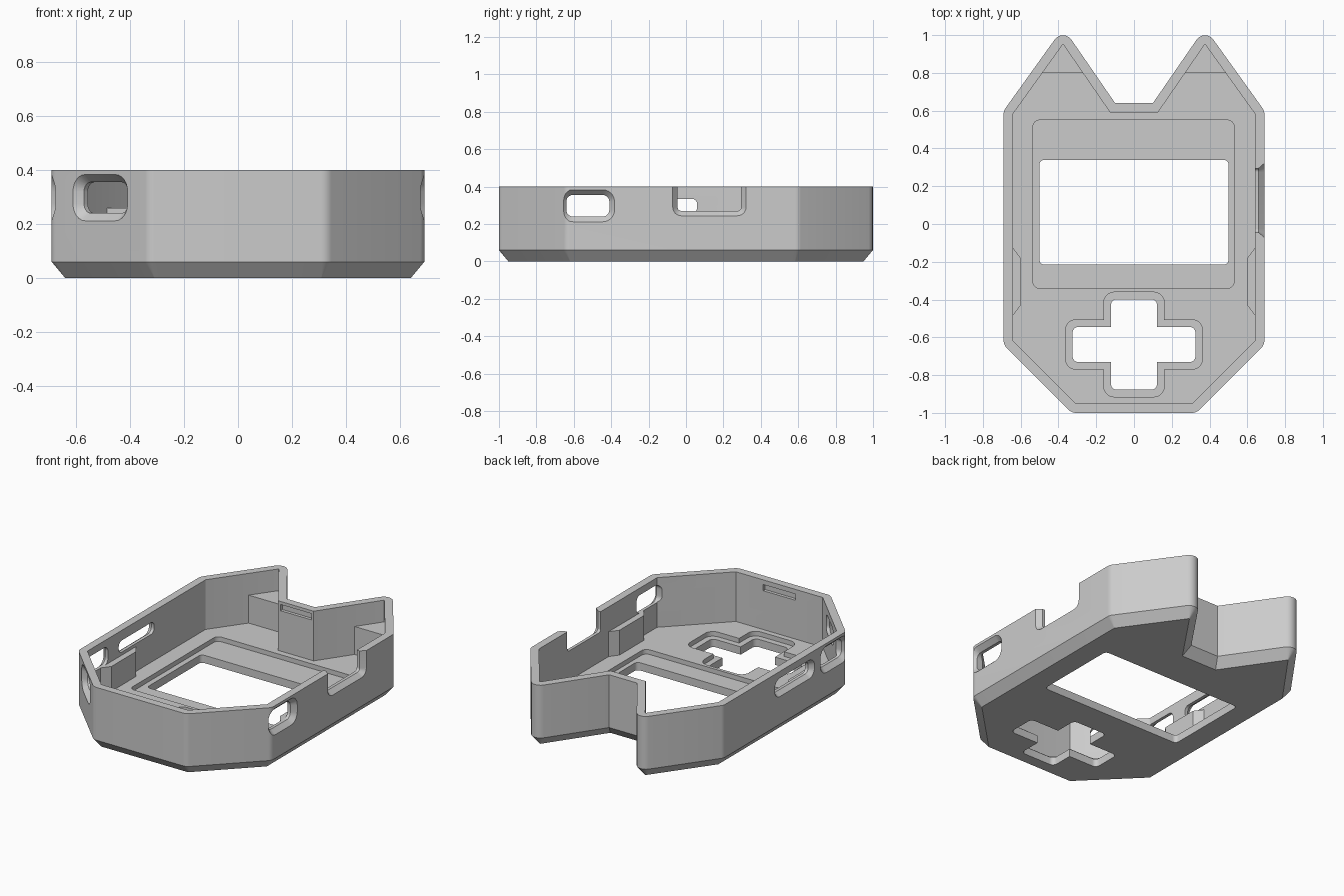
import bpy, bmesh, math
from mathutils import Vector

cube = bpy.data.objects.get("Cube")
if cube:
    bpy.data.objects.remove(cube, do_unlink=True)

grey = bpy.data.materials.new("plain_grey")
grey.use_nodes = True
COLOR = (0.6, 0.6, 0.6, 1)
grey.diffuse_color = COLOR
grey.node_tree.nodes["Principled BSDF"].inputs["Base Color"].default_value = COLOR


def inset(pts, d):
    """Move every edge of a counter-clockwise polygon inward by d."""
    out = []
    for i, p in enumerate(pts):
        p = Vector(p)
        a = (p - Vector(pts[i - 1])).normalized()
        b = (Vector(pts[(i + 1) % len(pts)]) - p).normalized()
        na, nb = Vector((-a.y, a.x)), Vector((-b.y, b.x))
        out.append(p + (na + nb) * d / (1 + na.dot(nb)))
    return out


def fillet(pts, r, seg=6):
    """Round the convex corners of a counter-clockwise polygon."""
    out = []
    for i, p in enumerate(pts):
        p = Vector(p)
        a = (p - Vector(pts[i - 1])).normalized()
        b = (Vector(pts[(i + 1) % len(pts)]) - p).normalized()
        turn = math.atan2(a.x * b.y - a.y * b.x, a.dot(b))
        if turn < 0:
            out.append(p)
            continue
        start = p - a * r * math.tan(turn / 2)
        n = Vector((-a.y, a.x))
        for k in range(seg + 1):
            t = turn * k / seg
            out.append(start + a * r * math.sin(t) + n * r * (1 - math.cos(t)))
    return out


def loft(name, rings):
    """Closed solid through rings of equal point count."""
    bm = bmesh.new()
    rows = [[bm.verts.new(p) for p in ring] for ring in rings]
    n = len(rows[0])
    for lo, hi in zip(rows, rows[1:]):
        for i in range(n):
            j = (i + 1) % n
            bm.faces.new((lo[i], lo[j], hi[j], hi[i]))
    bm.faces.new(rows[0][::-1])
    bm.faces.new(rows[-1])
    bmesh.ops.recalc_face_normals(bm, faces=bm.faces[:])
    mesh = bpy.data.meshes.new(name)
    bm.to_mesh(mesh)
    bm.free()
    mesh.materials.append(grey)
    ob = bpy.data.objects.new(name, mesh)
    bpy.context.collection.objects.link(ob)
    return ob


def at_z(pts, z):
    return [(p[0], p[1], z) for p in pts]


def prism(name, pts, z0, z1):
    return loft(name, [at_z(pts, z0), at_z(pts, z1)])


def rect(x0, x1, y0, y1):
    return [(x0, y0), (x1, y0), (x1, y1), (x0, y1)]


def window(center, angle, half_width, z0, z1, flare=0.028, r=0.035):
    """Wall opening cutter that flares towards the outside."""
    out = Vector((math.cos(angle), math.sin(angle), 0))
    side = Vector((-out.y, out.x, 0))
    base = Vector((*center, 0))
    rings = []
    for depth, grow in ((-0.1, 0), (-0.03, 0), (0, flare), (0.05, flare)):
        shape = fillet(rect(-half_width - grow, half_width + grow, z0 - grow, z1 + grow), r + grow)
        rings.append([base + side * p.x + Vector((0, 0, p.y)) + out * depth for p in shape])
    return loft("window_cutter", rings)


# Case shell with two pointed ears, chamfered underside and open top
half = [(0.33, -1), (0.69, -0.64), (0.69, 0.6), (0.375, 1.039), (0.1, 0.64)]
outline = half + [(-x, y) for x, y in reversed(half)]
R, WALL, FLOOR, TOP = 0.054, 0.05, 0.08, 0.4


def shell_ring(d, z):
    return at_z(fillet(inset(outline, d), max(R - d, 0.004)), z)


case = loft("case_shell", [shell_ring(WALL, 0), shell_ring(0, 0.06), shell_ring(0, TOP),
                           shell_ring(WALL, TOP), shell_ring(WALL, FLOOR)])

# Directional pad opening
cy, arm_x, arm_y, wx, wy = -0.638, 0.325, 0.239, 0.122, 0.093
quarter = [(arm_x, -wy), (arm_x, wy), (wx, wy), (wx, arm_y)]
plus = quarter + [(-wx, arm_y), (-wx, wy), (-arm_x, wy), (-arm_x, -wy),
                  (-wx, -wy), (-wx, -arm_y), (wx, -arm_y), (wx, -wy)]
plus = [(x, y + cy) for x, y in plus]

SEAT = 0.05
cutters = [
    # Screen opening and its recessed seat
    prism("screen_cutter", fillet(rect(-0.5, 0.5, -0.215, 0.34), 0.025), -0.1, 0.2),
    prism("screen_seat_cutter", fillet(rect(-0.535, 0.53, -0.34, 0.55), 0.035), SEAT, 0.2),
    # Pad opening and its recessed seat
    prism("pad_cutter", fillet(plus, 0.03), -0.1, 0.2),
    prism("pad_seat_cutter", fillet(inset(plus, -0.038), 0.055), SEAT, 0.2),
    # Side and corner windows
    window((0.69, -0.525), 0, 0.115, 0.24, 0.355),
    window((-0.69, -0.525), math.pi, 0.115, 0.24, 0.355),
    window((-0.51, -0.82), math.radians(225), 0.115, 0.24, 0.355),
    # Long slot on one side, open notch on the other
    window((-0.69, -0.12), math.pi, 0.18, 0.26, 0.335, 0.022, 0.03),
    window((0.69, 0.125), 0, 0.17, 0.27, 0.6, 0.026, 0.02),
    # Snap grooves inside the front and back walls
    prism("back_groove_cutter", rect(-0.11, 0.11, 0.55, 0.61), 0.34, 0.38),
    prism("front_groove_cutter", rect(-0.115, 0.115, -0.97, -0.9), 0.33, 0.37),
]

for cutter in cutters:
    cutter.hide_render = True
    mod = case.modifiers.new("cut", "BOOLEAN")
    mod.operation, mod.solver, mod.object = "DIFFERENCE", "EXACT", cutter
bpy.context.view_layer.update()
cut_mesh = bpy.data.meshes.new_from_object(
    case.evaluated_get(bpy.context.evaluated_depsgraph_get()))
case.modifiers.clear()
case.data = cut_mesh
for cutter in cutters:
    bpy.data.objects.remove(cutter, do_unlink=True)

# Raised shelves in the ear tips and support ribs on the side walls
for side, s in (("left", 1), ("right", -1)):
    ear = [(0.235, 0.8), (0.515, 0.8), (0.375, 0.98)]
    prism(side + "_ear_shelf", [(s * x, y) for x, y in ear], FLOOR - 0.01, 0.26)
    rib = [(0.66, -0.51), (0.6, -0.43), (0.6, -0.18), (0.66, -0.1)]
    prism(side + "_support_rib", [(s * x, y) for x, y in rib], FLOOR - 0.01, 0.24)

# Smooth the rounded corners, keep the edges crisp
bpy.ops.object.select_all(action="DESELECT")
case.select_set(True)
bpy.context.view_layer.objects.active = case
bpy.ops.object.shade_smooth_by_angle(angle=math.radians(25))
